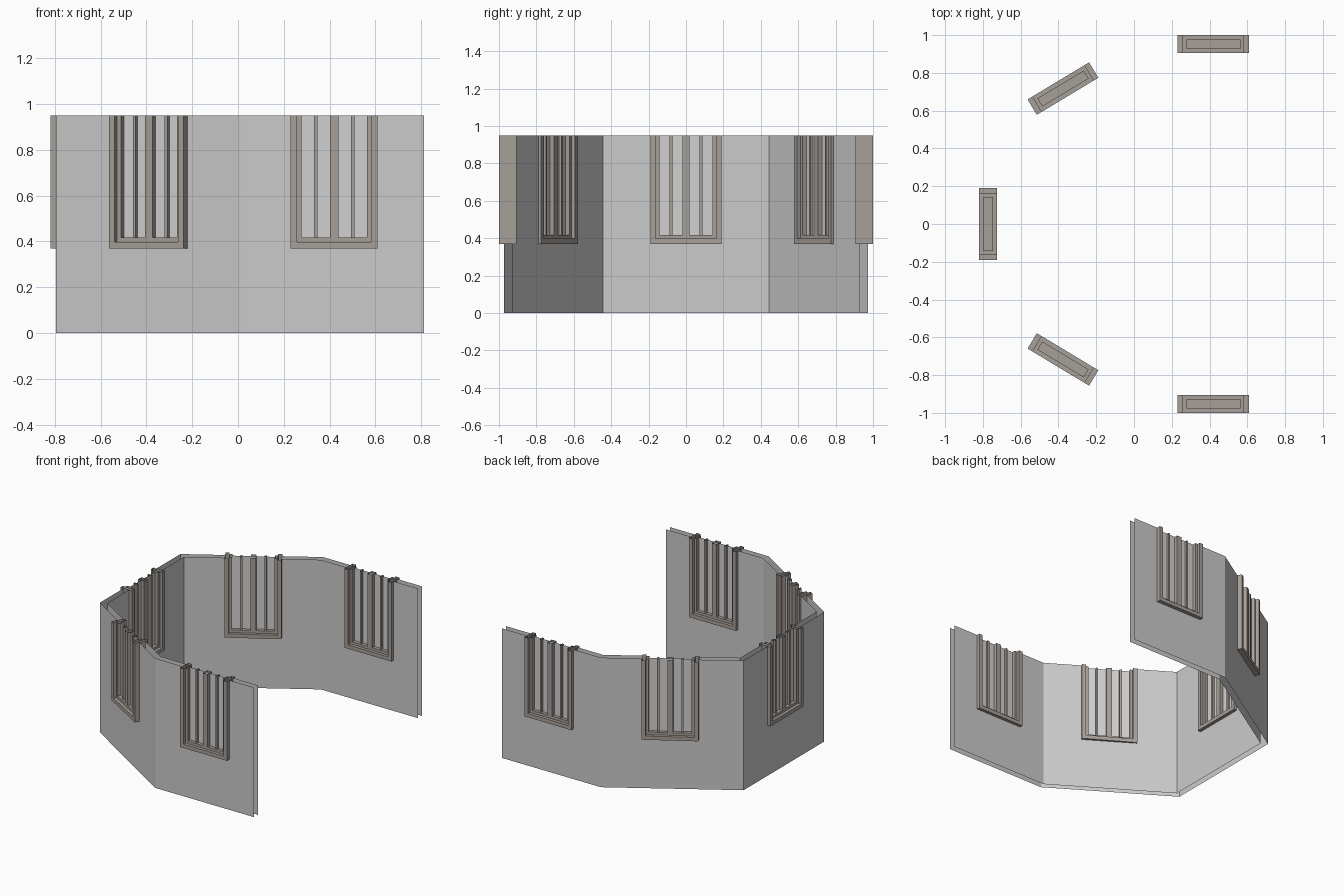
import bpy, bmesh, math
from mathutils import Vector

if "Cube" in bpy.data.objects:
    bpy.data.objects.remove(bpy.data.objects["Cube"])

H = 0.95            # height where the walls and windows are cut off
SILL = 0.37         # bottom of the windows
HALF = 0.19         # half width of a window


def material(name, rgb):
    m = bpy.data.materials.new(name)
    m.diffuse_color = (*rgb, 1)
    m.use_nodes = True
    m.node_tree.nodes["Principled BSDF"].inputs["Base Color"].default_value = m.diffuse_color
    return m


WALL = material("wall grey", (0.60, 0.60, 0.60))
FRAME = material("taupe frame", (0.39, 0.35, 0.32))
GLASS = material("pale glass", (0.64, 0.64, 0.64))


def finish(bm, name, mat):
    bmesh.ops.remove_doubles(bm, verts=bm.verts, dist=1e-5)
    me = bpy.data.meshes.new(name)
    bm.to_mesh(me)
    bm.free()
    me.materials.append(mat)
    ob = bpy.data.objects.new(name, me)
    bpy.context.collection.objects.link(ob)
    return ob


def face(bm, pts):
    return bm.faces.new([bm.verts.new(p) for p in pts])


# Window centres and the angle of their outward normal, one per wall
windows = [((0.42, -0.9525), -90), ((-0.376, -0.717), -121), ((-0.7725, 0), 180),
           ((-0.376, 0.717), 121), ((0.42, 0.9525), 90)]

# Outer wall path in plan, and the inner one offset by the wall thickness
outer = [Vector(p) for p in ((0.812, -0.972), (0.01, -0.972), (-0.794, -0.467),
                             (-0.794, 0.467), (0.01, 0.972), (0.812, 0.972))]


def offset(path, t):
    dirs = [(b - a).normalized() for a, b in zip(path, path[1:])]
    norms = [Vector((d.y, -d.x)) for d in dirs]
    res = []
    for i, p in enumerate(path):
        a, b = norms[max(i - 1, 0)], norms[min(i, len(norms) - 1)]
        res.append(p + (a + b) * t / (1 + a.dot(b)))
    return res


def wall_sheet(name, path, flip):
    """Open sheet of wall panels, each with a window notch from the top."""
    bm = bmesh.new()
    for (a, b), (c, _) in zip(zip(path, path[1:]), windows):
        d = (b - a).normalized()
        mid = (Vector(c) - a).dot(d)
        n = (b - a).length
        us = (0, mid - HALF + 0.004, mid + HALF - 0.004, n)
        for i in range(3):
            for z0, z1 in ((0, SILL + 0.004), (SILL + 0.004, H)):
                if i == 1 and z1 == H:
                    continue
                p, q = a + d * us[i], a + d * us[i + 1]
                quad = [(*p, z0), (*q, z0), (*q, z1), (*p, z1)]
                face(bm, quad if flip else quad[::-1])
    return finish(bm, name, WALL)


inner = offset(outer, 0.044)
if abs(inner[0].y) > abs(outer[0].y):
    inner = offset(outer, -0.044)
wall_sheet("outer_wall", outer, False)
wall_sheet("inner_wall", inner, True)


def prism(bm, outline, depth, place):
    """Extrude a (u, z) outline through the depth, open where cut at the top."""
    front = [place(u, depth / 2, z) for u, z in outline]
    back = [place(u, -depth / 2, z) for u, z in outline]
    face(bm, front)
    face(bm, back[::-1])
    n = len(outline)
    for i in range(n):
        j = (i + 1) % n
        if outline[i][1] == H and outline[j][1] == H:
            continue
        face(bm, [front[j], front[i], back[i], back[j]])


def u_shape(half, bottom, w):
    """Frame outline open at the top."""
    return [(-half, H), (-half, bottom), (half, bottom), (half, H),
            (half - w, H), (half - w, bottom + w), (-half + w, bottom + w), (-half + w, H)]


def bar(u, w, bottom):
    return [(u - w / 2, H), (u - w / 2, bottom), (u + w / 2, bottom), (u + w / 2, H)]


for k, ((cx, cy), ang) in enumerate(windows):
    n = Vector((math.cos(math.radians(ang)), math.sin(math.radians(ang)), 0))
    t = Vector((-n.y, n.x, 0))

    def place(u, d, z):
        return Vector((cx, cy, z)) + t * u + n * d

    # Outer casing
    bm = bmesh.new()
    prism(bm, u_shape(HALF, SILL, 0.028), 0.095, place)
    ob = finish(bm, f"window_casing_{k}", FRAME)

    # Sash, central mullion and thin glazing bars
    bm = bmesh.new()
    prism(bm, u_shape(HALF - 0.028, SILL + 0.028, 0.019), 0.05, place)
    finish(bm, f"window_sash_{k}", FRAME)
    bm = bmesh.new()
    prism(bm, bar(0, 0.038, SILL + 0.047), 0.05, place)
    for s in (-1, 1):
        prism(bm, bar(s * 0.081, 0.015, SILL + 0.047), 0.03, place)
    finish(bm, f"window_bars_{k}", FRAME)

    # Glass pane
    bm = bmesh.new()
    g, z0 = HALF - 0.047, SILL + 0.047
    face(bm, [place(-g, 0, z0), place(g, 0, z0), place(g, 0, H), place(-g, 0, H)])
    finish(bm, f"window_glass_{k}", GLASS)
